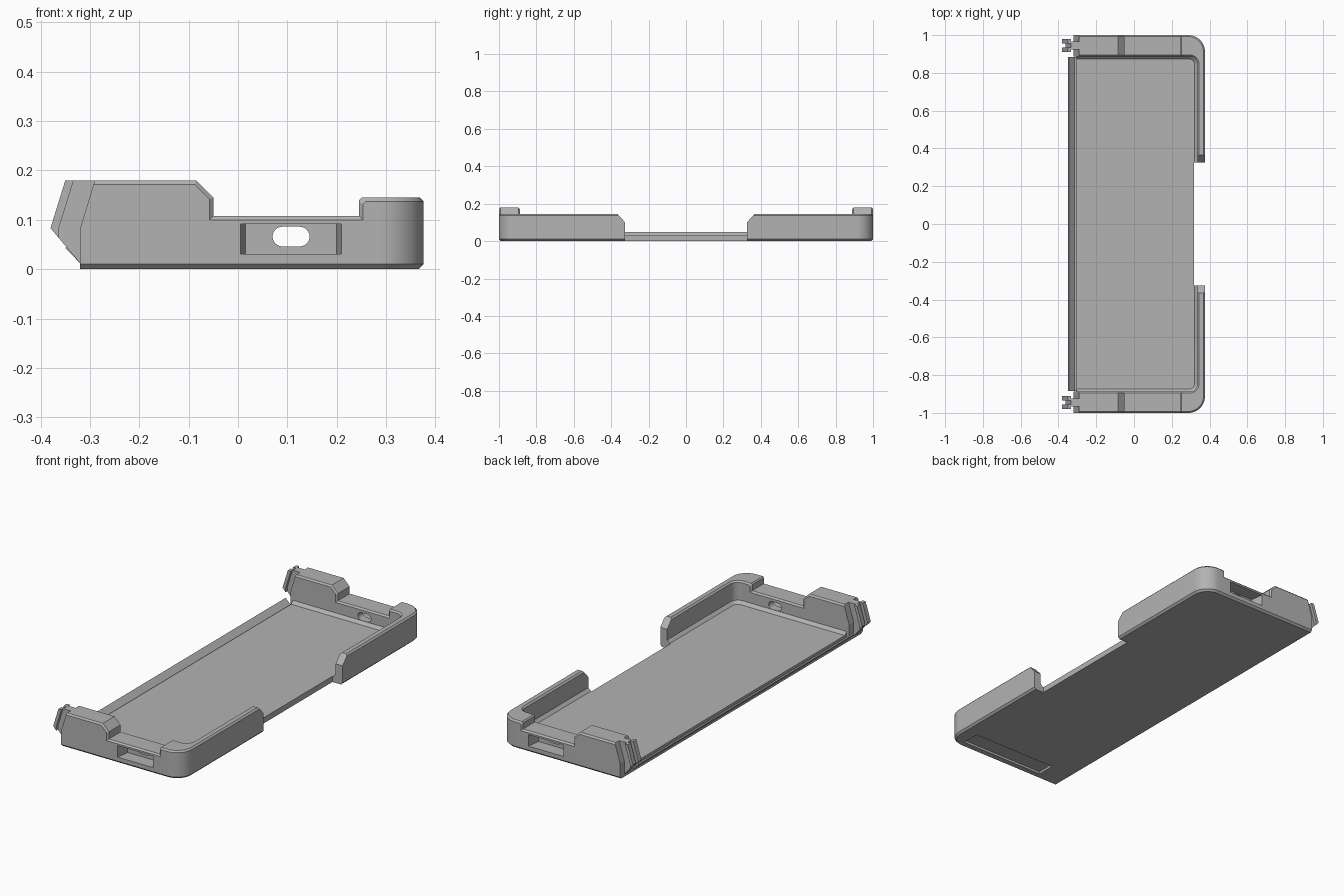
import bpy, bmesh, math

if "Cube" in bpy.data.objects:
    bpy.data.objects.remove(bpy.data.objects["Cube"])

grey = bpy.data.materials.new("light_grey")
grey.diffuse_color = (0.45, 0.45, 0.45, 1)
grey.use_nodes = True
grey.node_tree.nodes["Principled BSDF"].inputs["Base Color"].default_value = grey.diffuse_color


def loft(name, rings):
    """Closed solid through matching rings of 3D points."""
    bm = bmesh.new()
    loops = [[bm.verts.new(p) for p in ring] for ring in rings]
    n = len(rings[0])
    for a, b in zip(loops, loops[1:]):
        for i in range(n):
            j = (i + 1) % n
            bm.faces.new((a[i], a[j], b[j], b[i]))
    bm.faces.new(loops[0][::-1])
    bm.faces.new(loops[-1])
    bmesh.ops.recalc_face_normals(bm, faces=bm.faces)
    me = bpy.data.meshes.new(name)
    bm.to_mesh(me)
    bm.free()
    me.materials.append(grey)
    ob = bpy.data.objects.new(name, me)
    bpy.context.collection.objects.link(ob)
    return ob


def along_y(name, sections):
    """Solid from (y, xz polygon) sections."""
    return loft(name, [[(x, y, z) for x, z in poly] for y, poly in sections])


def rect(x0, x1, z0, z1):
    return [(x0, z0), (x1, z0), (x1, z1), (x0, z1)]


def box(name, x0, x1, y0, y1, z0, z1):
    return along_y(name, [(y0, rect(x0, x1, z0, z1)), (y1, rect(x0, x1, z0, z1))])


def outline(x0, x1, hy, r, z, inset):
    """Rectangle with its two right corners rounded."""
    x1, hy, r = x1 - inset, hy - inset, r - inset
    pts = [(x0, -hy, z)]
    for s, start in ((-1, -90), (1, 0)):
        for k in range(13):
            a = math.radians(start + 7.5 * k)
            pts.append((x1 - r + r * math.cos(a), s * (hy - r) + r * math.sin(a), z))
    return pts + [(x0, hy, z)]


def cut(ob, cutter):
    mod = ob.modifiers.new("cut", 'BOOLEAN')
    mod.operation, mod.solver, mod.object = 'DIFFERENCE', 'EXACT', cutter
    bpy.context.view_layer.objects.active = ob
    bpy.ops.object.modifier_apply(modifier=mod.name)
    bpy.data.objects.remove(cutter)


# Tray: rounded shell with chamfered top and bottom edges
tray = loft("tray", [outline(-0.32, 0.376, 1.0, 0.088, z, i) for z, i in
                     ((0, 0.01), (0.01, 0), (0.137, 0), (0.145, 0.008))])
cut(tray, loft("cavity", [outline(-0.6, 0.336, 0.888, 0.042, z, i) for z, i in
                          ((0.03, 0.015), (0.045, 0), (0.137, 0), (0.155, -0.018))]))

# Open gap in the long side wall, with sloped wall ends
gap = [(-0.325, -0.1), (0.325, -0.1), (0.325, 0.1), (0.425, 0.21), (-0.425, 0.21), (-0.325, 0.1)]
cut(tray, loft("gap", [[(x, y, z) for y, z in gap] for x in (0.317, 0.5)]))

# Room for the hinged lip on the other long side
cut(tray, box("lip_room", -0.5, -0.305, -0.888, 0.888, -0.1, 0.3))


def step(w):
    """Low part of the end wall, grown by w."""
    return [(-0.05 - w, 0.108 - w), (0.245 + w, 0.108 - w), (0.245 + w, 0.139 - w),
            (0.265 + w, 0.159 - w), (0.265 + w, 0.3), (-0.05 - w, 0.3)]


# A slot of the wall cross-section shared by both ends
block = [(-0.32, 0.083), (-0.05, 0.083), (-0.05, 0.145), (-0.085, 0.18), (-0.29, 0.18)]
block_in = [(-0.32, 0.083), (-0.058, 0.083), (-0.058, 0.142), (-0.088, 0.172), (-0.2925, 0.172)]
stem = [(-0.333, 0.18), (-0.29, 0.18), (-0.32, 0.083), (-0.32, 0.012), (-0.363, 0.063), (-0.363, 0.083)]
hook = [(-0.35, 0.18), (-0.333, 0.18), (-0.363, 0.083), (-0.363, 0.063), (-0.38, 0.083)]
oval = []
for cx, start in ((0.125, -90), (0.09, 90)):
    for k in range(13):
        a = math.radians(start + 15 * k)
        oval.append((cx + 0.02 * math.cos(a), 0.066 + 0.02 * math.sin(a)))

for s, end in ((-1, "front"), (1, "back")):
    # Lowered wall top and seat for the tall block
    cut(tray, box("seat", -0.5, -0.059, *sorted((s * 0.8, s * 1.1)), 0.083, 0.3))
    cut(tray, along_y("step", [(s * y, step(w)) for y, w in
                               ((0.878, 0.018), (0.896, 0), (0.992, 0), (1.002, 0.01))]))
    # Port recess with tapered sides, and oval hole through the wall
    cut(tray, along_y("recess", [(s * 0.93, rect(0.015, 0.2, 0.031, 0.091)),
                                 (s * 1.01, rect(0.004, 0.211, 0.031, 0.091))]))
    cut(tray, along_y("oval", [(s * 0.85, oval), (s * 1.05, oval)]))
    # Tall wall block
    along_y(end + "_block", [(s * 0.888, block_in), (s * 0.896, block),
                             (s * 0.992, block), (s, block_in)])
    # Catch: stem with two hook plates
    along_y(end + "_catch_stem", [(s * 0.925, stem), (s * 0.965, stem)])
    for y in (0.91, 0.955):
        along_y(end + "_catch_hook", [(s * y, hook), (s * (y + 0.025), hook)])

# Shallow slot in the underside
cut(tray, box("under_slot", -0.19, 0.3, -0.96, -0.865, -0.1, 0.012))

# Slanted lip along the open long side
lip = [(-0.305, 0), (-0.32, 0), (-0.32, 0.012), (-0.35, 0.043), (-0.345, 0.048),
       (-0.314, 0.018), (-0.305, 0.018)]
along_y("side_lip", [(-0.885, lip), (0.885, lip)])

# Smooth the rounded corners, keep edges sharp
bpy.ops.object.select_all(action='DESELECT')
tray.select_set(True)
bpy.context.view_layer.objects.active = tray
bpy.ops.object.shade_smooth_by_angle(angle=math.radians(25))
